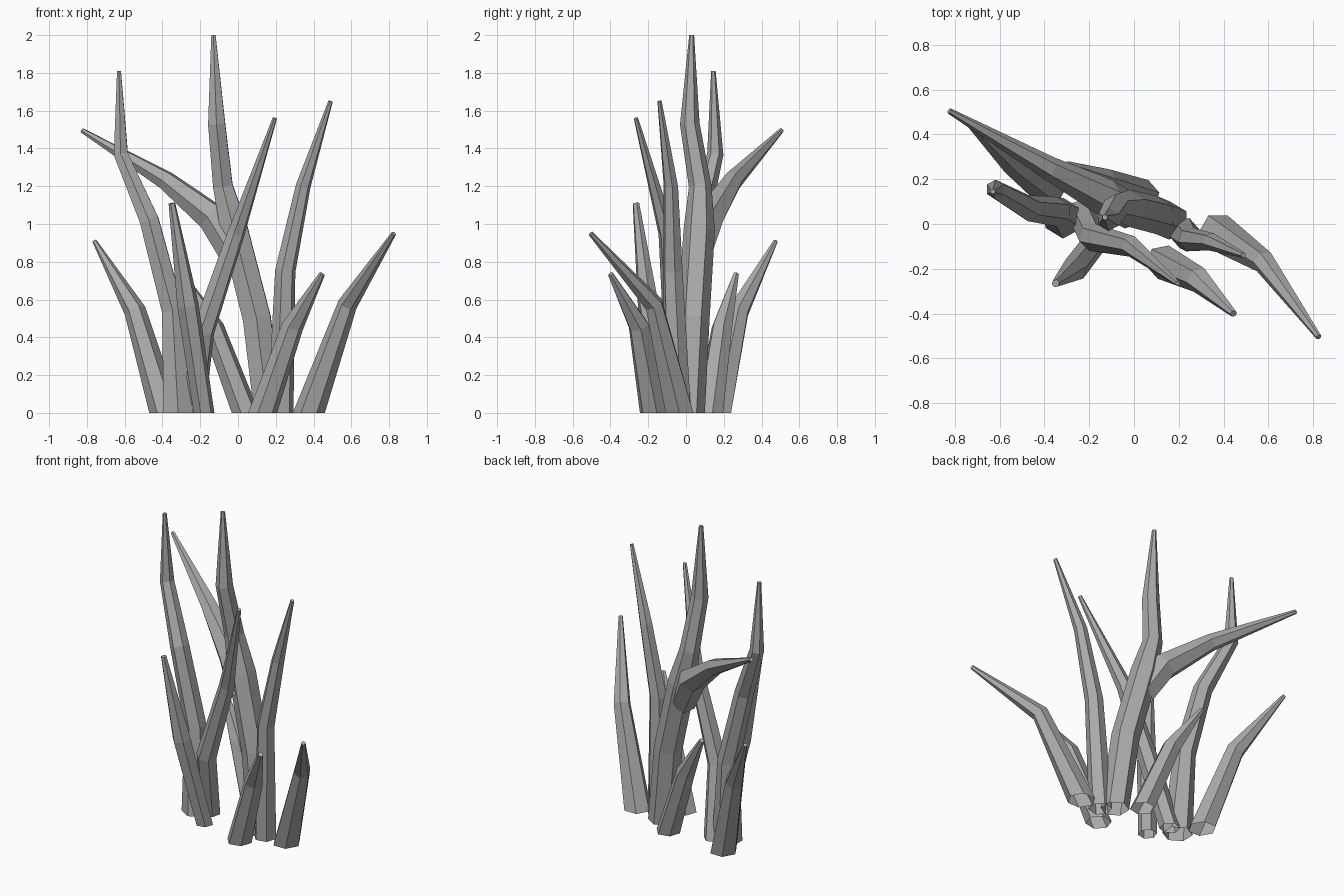
import bpy, bmesh, math
from mathutils import Vector

cube = bpy.data.objects.get("Cube")
if cube:
    bpy.data.objects.remove(cube)

SIDES = 6

grey = bpy.data.materials.new("stone_grey")
grey.use_nodes = True
color = (0.4, 0.4, 0.4, 1)
grey.diffuse_color = color
grey.node_tree.nodes["Principled BSDF"].inputs["Base Color"].default_value = color


def stalk(name, points, turn=0.0, grounded=True):
    """Tapered, kinked faceted stalk, open at the root, through (x, y, z, radius) points."""
    centres = [Vector(p[:3]) for p in points]
    bm = bmesh.new()
    rings = []
    for i, (c, p) in enumerate(zip(centres, points)):
        before = centres[max(i - 1, 0)]
        after = centres[min(i + 1, len(centres) - 1)]
        incoming, outgoing = (c - before).normalized(), (after - c).normalized()
        axis = (incoming + outgoing).normalized()
        if i == 0 and grounded:
            axis = Vector((0, 0, 1))
        side = Vector((0, 1, 0)).cross(axis).normalized()
        other = axis.cross(side)
        ring = []
        for k in range(SIDES):
            a = turn + math.tau * k / SIDES
            ring.append(bm.verts.new(c + p[3] * (side * math.cos(a) + other * math.sin(a))))
        rings.append(ring)
    for low, high in zip(rings, rings[1:]):
        for k in range(SIDES):
            n = (k + 1) % SIDES
            bm.faces.new((low[k], low[n], high[n], high[k]))
    bm.faces.new(rings[-1])
    mesh = bpy.data.meshes.new(name)
    bm.to_mesh(mesh)
    bm.free()
    mesh.materials.append(grey)
    obj = bpy.data.objects.new(name, mesh)
    bpy.context.collection.objects.link(obj)


# Tall centre stalk and the long branch leaving its back
stalk("centre_stalk", [(.16, .015, 0, .085), (.1, .04, .5, .085), (-.02, .07, .97, .083),
                       (-.08, .075, 1.2, .06), (-.113, .02, 1.53, .052), (-.13, .03, 2, .013)], .5)
stalk("centre_branch", [(-.015, .055, .83, .08), (-.13, .12, 1.03, .085),
                        (-.38, .25, 1.23, .053), (-.825, .505, 1.495, .013)], .3, False)

# Right side stalks
stalk("right_tall_stalk", [(-.315, .025, 0, .09), (-.345, .055, .54, .066),
                           (-.47, .07, 1.02, .058), (-.62, .155, 1.37, .043),
                           (-.63, .145, 1.81, .012)], .5)
stalk("right_low_stalk", [(-.385, .165, 0, .085), (-.545, .28, .54, .058),
                          (-.76, .475, .91, .012)])

# Pair of crossing front stalks
stalk("front_left_stalk", [(-.235, .05, 0, .062), (-.185, -.06, .43, .062),
                           (-.01, -.1, .95, .047), (.195, -.265, 1.56, .012)], .3)
stalk("front_right_stalk", [(-.18, -.09, 0, .056), (-.265, -.2, .57, .058),
                            (-.35, -.265, 1.11, .018)], .2)

# Left side stalks
stalk("left_tall_stalk", [(.225, -.04, 0, .07), (.25, -.07, .75, .055),
                          (.345, -.08, 1.2, .04), (.49, -.14, 1.65, .012)], .2)
stalk("left_outer_stalk", [(.375, -.035, 0, .085), (.58, -.17, .575, .052),
                           (.825, -.505, .95, .013)])

# Short shoots at the front and back
stalk("front_shoot", [(.13, -.17, 0, .078), (.29, -.25, .46, .058), (.445, -.4, .735, .016)], .2)
stalk("back_shoot", [(.04, .125, 0, .075), (-.13, .19, .45, .058), (-.3, .265, .735, .016)], .2)
